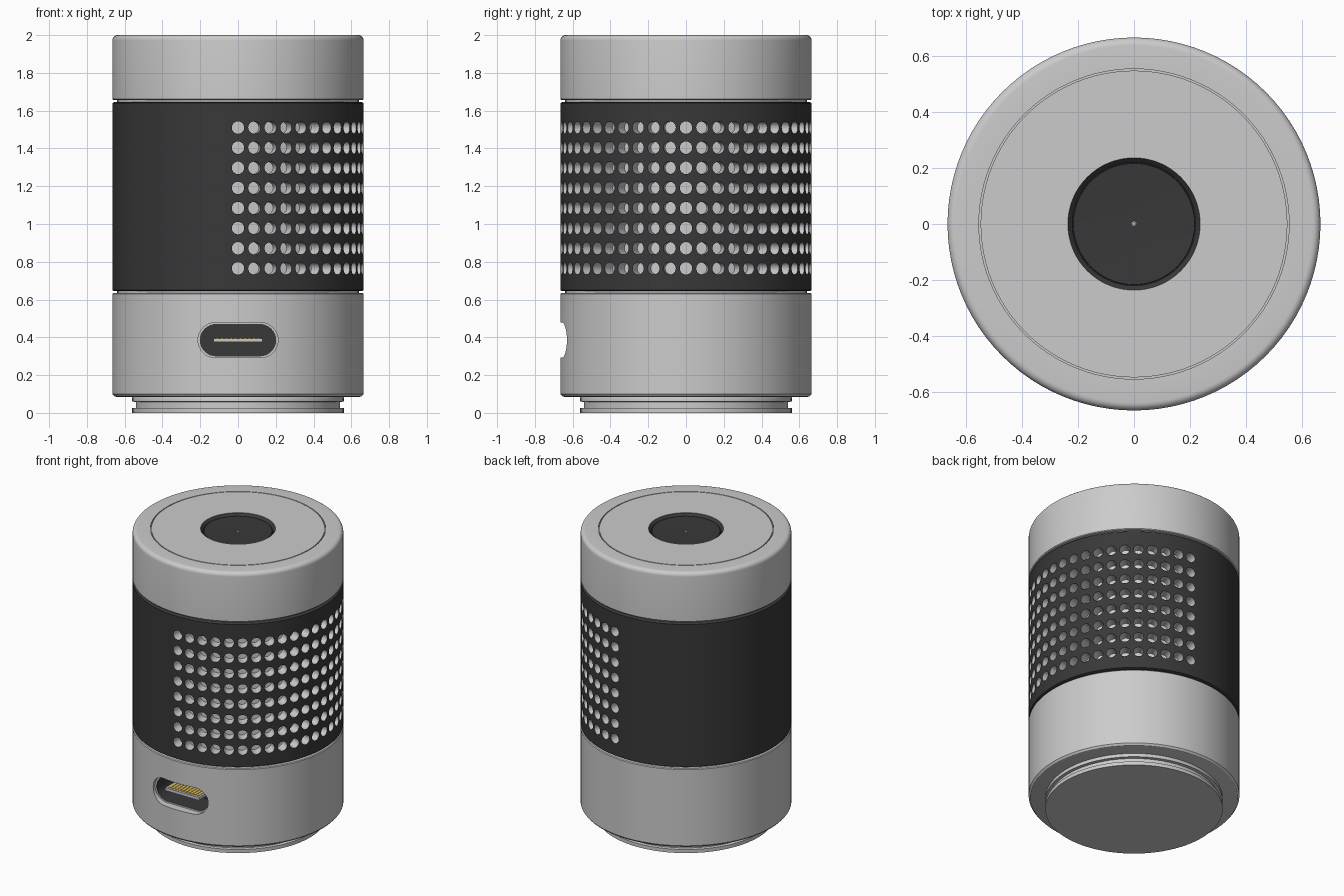
import bpy, bmesh
from math import pi, sin, cos, radians
from mathutils import Matrix, Vector

if "Cube" in bpy.data.objects:
    bpy.data.objects.remove(bpy.data.objects["Cube"])

R = 0.665


def material(name, rgb):
    m = bpy.data.materials.new(name)
    m.diffuse_color = (*rgb, 1)
    m.use_nodes = True
    m.node_tree.nodes["Principled BSDF"].inputs["Base Color"].default_value = m.diffuse_color
    return m


GREY = material("grey", (0.8, 0.8, 0.8))
DARK = material("dark", (0.04, 0.04, 0.04))
GOLD = material("gold", (0.7, 0.5, 0.08))


def finish(name, bm, mat):
    bmesh.ops.recalc_face_normals(bm, faces=bm.faces)
    me = bpy.data.meshes.new(name)
    bm.to_mesh(me)
    bm.free()
    me.materials.append(mat)
    ob = bpy.data.objects.new(name, me)
    bpy.context.collection.objects.link(ob)
    return ob


def smooth(ob):
    bpy.ops.object.select_all(action='DESELECT')
    ob.select_set(True)
    bpy.context.view_layer.objects.active = ob
    bpy.ops.object.shade_smooth_by_angle(angle=radians(30))


def lathe(name, profile, mat, seg=96):
    """Revolve (radius, z) points; both ends are closed with a disc."""
    bm = bmesh.new()
    rings = [[bm.verts.new((r * cos(2 * pi * i / seg), r * sin(2 * pi * i / seg), z))
              for i in range(seg)] for r, z in profile]
    for a, b in zip(rings, rings[1:]):
        for i in range(seg):
            j = (i + 1) % seg
            bm.faces.new((a[i], a[j], b[j], b[i]))
    bm.faces.new(rings[0])
    bm.faces.new(rings[-1])
    return finish(name, bm, mat)


def pill(name, hw, hh, y0, y1, z, mat, n=16):
    """Stadium outline in the xz plane, extruded along y."""
    bm = bmesh.new()
    pts = []
    for side in (1, -1):
        for k in range(n + 1):
            a = -pi / 2 + pi * k / n
            pts.append((side * (hw - hh + hh * cos(a)), z + side * hh * sin(a)))
    f = bm.faces.new([bm.verts.new((x, y0, zz)) for x, zz in pts])
    ext = bmesh.ops.extrude_face_region(bm, geom=[f])
    moved = [v for v in ext["geom"] if isinstance(v, bmesh.types.BMVert)]
    bmesh.ops.translate(bm, vec=(0, y1 - y0, 0), verts=moved)
    # make sure both ends are capped
    edges = [e for e in bm.edges if e.is_boundary]
    if edges:
        bmesh.ops.holes_fill(bm, edges=edges)
    return finish(name, bm, mat)


def cut(ob, cutter):
    cutter.hide_render = True
    m = ob.modifiers.new("cut", 'BOOLEAN')
    m.operation = 'DIFFERENCE'
    m.solver = 'EXACT'
    m.material_mode = 'TRANSFER'
    m.object = cutter
    bpy.ops.object.select_all(action='DESELECT')
    bpy.context.view_layer.objects.active = ob
    ob.select_set(True)
    bpy.ops.object.modifier_apply(modifier=m.name)
    bpy.data.objects.remove(cutter)


def box(bm, lo, hi):
    lo, hi = Vector(lo), Vector(hi)
    mat = Matrix.Translation((lo + hi) / 2) @ Matrix.Diagonal((*(hi - lo), 1))
    bmesh.ops.create_cube(bm, size=1, matrix=mat)


# foot with a groove
smooth(lathe("foot", [(0.56, 0), (0.56, 0.025), (0.54, 0.027), (0.54, 0.058),
                      (0.56, 0.06), (0.56, 0.08), (0.55, 0.1)], GREY))

# lower housing with the port opening
lower = lathe("lower_housing", [(0.645, 0.085), (0.655, 0.088), (R, 0.1), (R, 0.63),
                                (0.66, 0.635), (0.64, 0.635), (0.64, 0.647)], GREY)
cut(lower, pill("port_rim_cutter", 0.212, 0.093, -0.8, -0.61, 0.385, GREY))
cut(lower, pill("port_cutter", 0.2, 0.083, -0.8, -0.44, 0.385, DARK))
smooth(lower)

# connector tongue and contacts
bm = bmesh.new()
box(bm, (-0.13, -0.615, 0.375), (0.13, -0.43, 0.395))
finish("port_tongue", bm, GREY)
bm = bmesh.new()
for i in range(10):
    x = -0.108 + 0.024 * i
    for z in (0.374, 0.396):
        box(bm, (x - 0.008, -0.6, z - 0.002), (x + 0.008, -0.45, z + 0.002))
finish("port_contacts", bm, GOLD)

# dark band with blind grille holes over the right half
band = lathe("grille_band", [(0.655, 0.645), (R, 0.65), (R, 1.64), (0.655, 1.645)], DARK)
bm = bmesh.new()
for col in range(24):
    turn = Matrix.Rotation(radians(-90 + 7.5 * col), 4, 'Z')
    for row in range(8):
        place = Matrix.Translation((0.65, 0, 0.765 + 0.1065 * row))
        bmesh.ops.create_cone(bm, cap_ends=True, segments=24, radius1=0.033, radius2=0.033,
                              depth=0.11, matrix=turn @ place @ Matrix.Rotation(pi / 2, 4, 'Y'))
cut(band, finish("hole_cutter", bm, GREY))
smooth(band)

# top cap: rounded rim, seam ring, recess for the button
rim = [(R - 0.028 + 0.028 * cos(a), 1.972 + 0.028 * sin(a))
       for a in (pi / 2 * k / 6 for k in range(7))]
smooth(lathe("top_cap", [(0.64, 1.643), (0.64, 1.657), (0.66, 1.657), (R, 1.662)] + rim +
             [(0.553, 2.0), (0.553, 1.985), (0.547, 1.985), (0.547, 2.0),
              (0.236, 2.0), (0.236, 1.96)], GREY))

# dished button with a centre dot
smooth(lathe("button", [(0.236, 1.95), (0.236, 1.998), (0.222, 1.985), (0.22, 1.978),
                        (0.217, 1.978), (0.216, 1.984), (0.12, 1.979), (0.02, 1.977)], DARK))
smooth(lathe("button_dot", [(0.01, 1.97), (0.01, 1.98), (0.006, 1.983)], GREY, 24))
